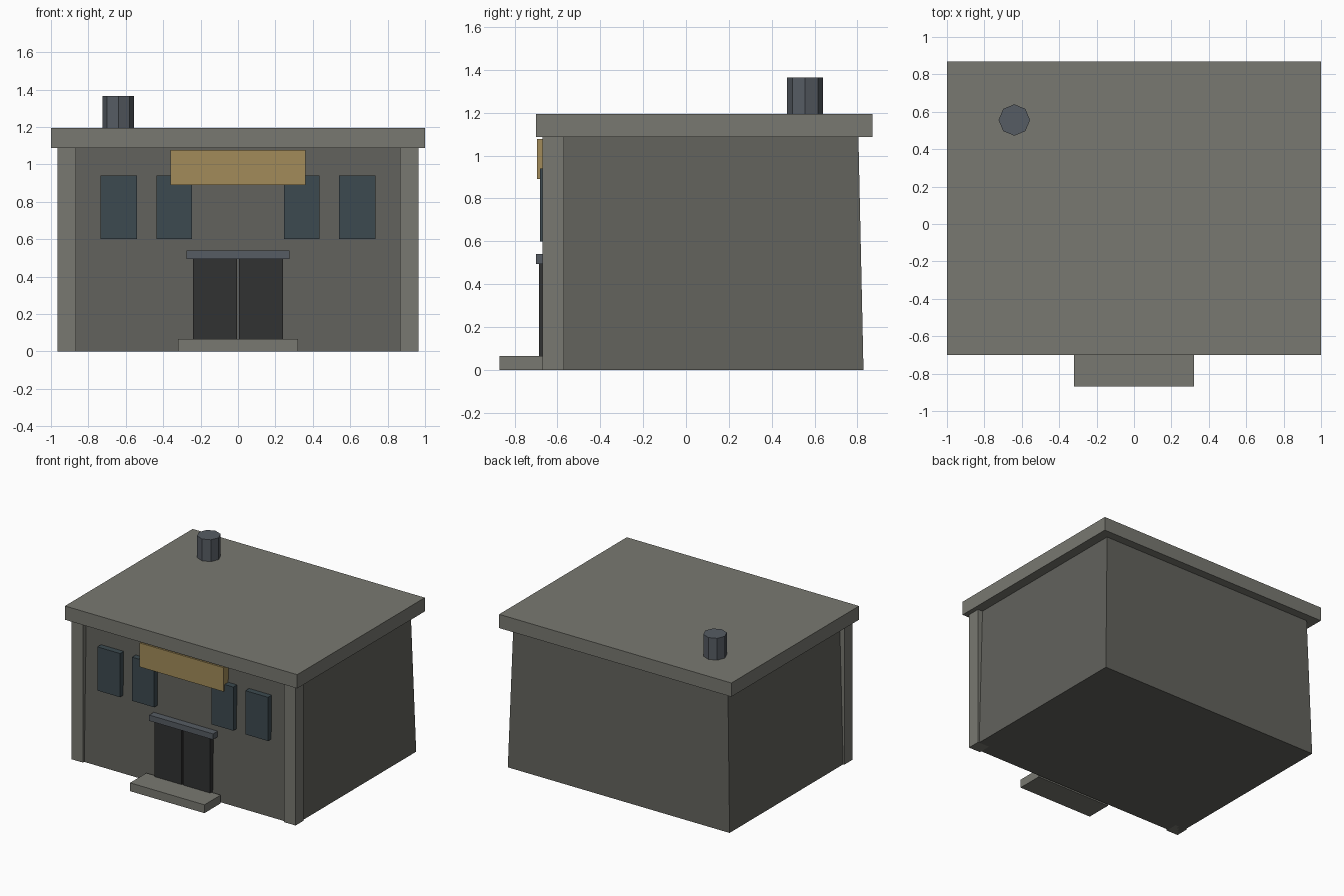
import bpy, bmesh
from mathutils import Matrix

if "Cube" in bpy.data.objects:
    bpy.data.objects.remove(bpy.data.objects["Cube"])


def material(name, r, g, b):
    m = bpy.data.materials.new(name)
    m.diffuse_color = (r, g, b, 1)
    m.use_nodes = True
    m.node_tree.nodes["Principled BSDF"].inputs["Base Color"].default_value = m.diffuse_color
    return m


TRIM = material("pale_concrete", 0.19, 0.19, 0.165)
WALL = material("dark_concrete", 0.122, 0.122, 0.108)
METAL = material("blue_metal", 0.093, 0.107, 0.125)
GLASS = material("dark_glass", 0.046, 0.068, 0.08)
DOOR = material("black_door", 0.031, 0.032, 0.032)
SIGN = material("ochre", 0.36, 0.26, 0.10)


def finish(name, bm, mat):
    me = bpy.data.meshes.new(name)
    bm.to_mesh(me)
    bm.free()
    me.materials.append(mat)
    ob = bpy.data.objects.new(name, me)
    bpy.context.collection.objects.link(ob)
    return ob


def box(name, x, y, z, mat, taper=1.0):
    """Box from (min, max) ranges; taper scales the top about its centre."""
    bm = bmesh.new()
    bmesh.ops.create_cube(bm, size=1)
    for v in bm.verts:
        k = taper if v.co.z > 0 else 1.0
        v.co.x = sum(x) / 2 + v.co.x * k * (x[1] - x[0])
        v.co.y = sum(y) / 2 + v.co.y * k * (y[1] - y[0])
        v.co.z = sum(z) / 2 + v.co.z * (z[1] - z[0])
    return finish(name, bm, mat)


def pair(name, x, y, z, mat):
    """Matching boxes on the right and left."""
    box(name + "_right", x, y, z, mat)
    box(name + "_left", (-x[1], -x[0]), y, z, mat)


# Main building: tapered walls and overhanging flat roof
box("walls", (-0.955, 0.955), (-0.655, 0.828), (0, 1.09), WALL, taper=0.968)
box("roof_slab", (-1, 1), (-0.70, 0.87), (1.088, 1.195), TRIM)

# Front corner pillars
pair("corner_pillar", (0.865, 0.965), (-0.67, -0.57), (0, 1.09), TRIM)

# Entrance
box("door_step", (-0.32, 0.32), (-0.87, -0.67), (0, 0.065), TRIM)
pair("door_leaf", (0.005, 0.24), (-0.686, -0.63), (0.02, 0.495), DOOR)
box("door_lintel", (-0.275, 0.275), (-0.70, -0.63), (0.495, 0.54), METAL)

# Windows and blank sign board
pair("inner_window", (0.246, 0.436), (-0.68, -0.63), (0.60, 0.94), GLASS)
pair("outer_window", (0.54, 0.735), (-0.68, -0.63), (0.60, 0.94), GLASS)
box("sign_board", (-0.36, 0.36), (-0.695, -0.63), (0.89, 1.077), SIGN)

# Eight-sided roof vent
bm = bmesh.new()
bmesh.ops.create_cone(bm, cap_ends=True, segments=8, radius1=0.084, radius2=0.084,
                      depth=0.18, matrix=Matrix.Translation((-0.64, 0.556, 1.275)))
finish("roof_vent", bm, METAL)
